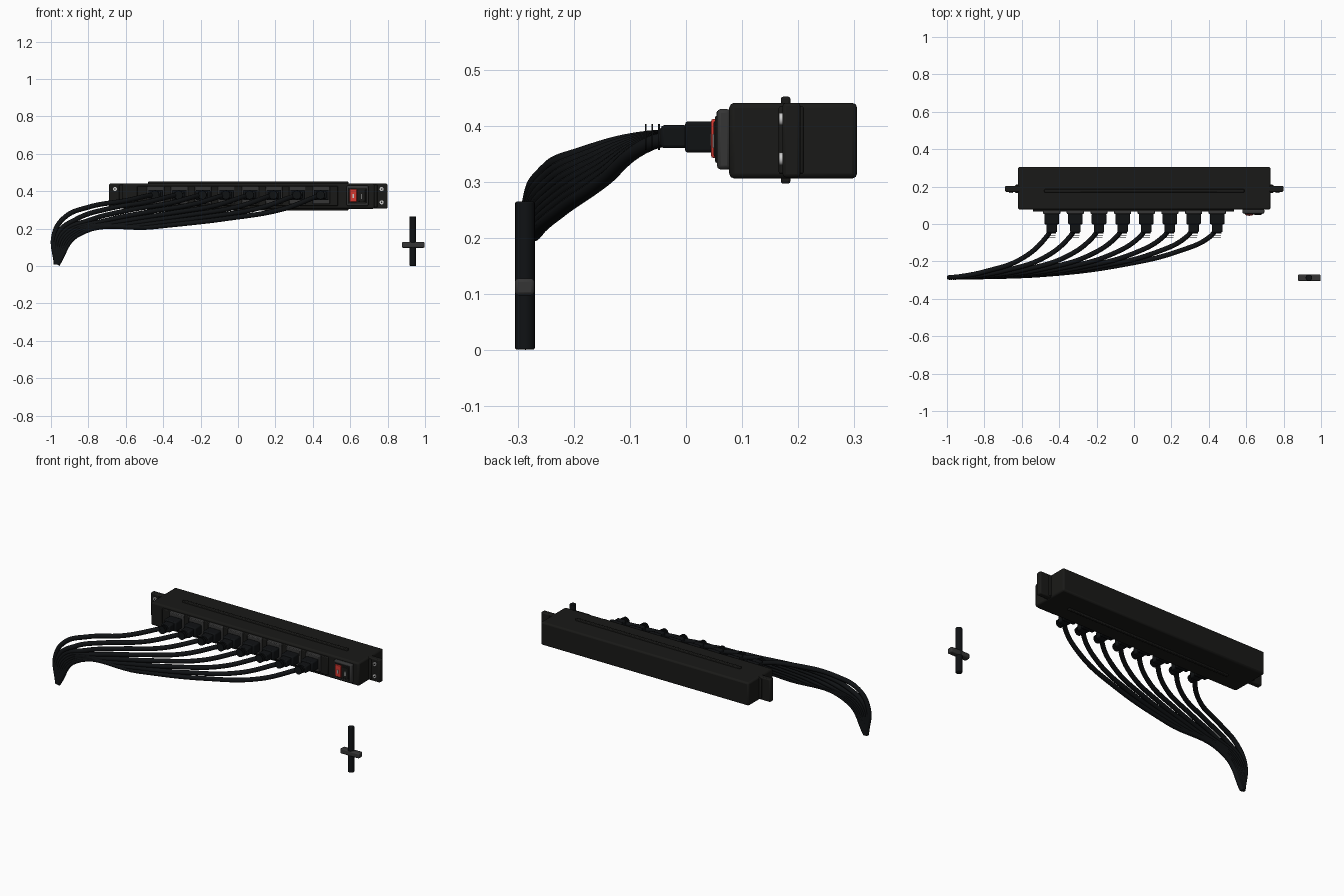
import bpy, math
from mathutils import Vector

if "Cube" in bpy.data.objects:
    bpy.data.objects.remove(bpy.data.objects["Cube"])


def material(name, rgb):
    m = bpy.data.materials.new(name)
    m.diffuse_color = (*rgb, 1)
    m.use_nodes = True
    m.node_tree.nodes["Principled BSDF"].inputs["Base Color"].default_value = m.diffuse_color
    return m


BLACK = material("black_shell", (0.010, 0.010, 0.009))
RUBBER = material("black_rubber", (0.005, 0.006, 0.007))
GREY = material("dark_grey", (0.035, 0.035, 0.035))
RED = material("red_rocker", (0.65, 0.04, 0.03))
METAL = material("pale_metal", (0.6, 0.6, 0.58))


def finish(ob, name, mat, bevel=0, segments=2):
    ob.name = name
    ob.data.materials.append(mat)
    if bevel:
        b = ob.modifiers.new("bevel", 'BEVEL')
        b.width, b.segments = bevel, segments
    if ob.type == 'MESH':
        bpy.ops.object.shade_smooth_by_angle()
    return ob


def box(name, x, y, z, mat, bevel=0.0):
    """Box from (min, max) ranges."""
    lo, hi = Vector((x[0], y[0], z[0])), Vector((x[1], y[1], z[1]))
    bpy.ops.mesh.primitive_cube_add(size=1, location=(lo + hi) / 2)
    ob = bpy.context.object
    ob.scale = hi - lo
    bpy.ops.object.transform_apply(location=False, rotation=False, scale=True)
    return finish(ob, name, mat, bevel)


def cylinder(name, loc, r, depth, mat, along_y=True, bevel=0.0):
    rot = (math.pi / 2, 0, 0) if along_y else (0, 0, 0)
    bpy.ops.mesh.primitive_cylinder_add(vertices=20, radius=r, depth=depth, location=loc, rotation=rot)
    return finish(bpy.context.object, name, mat, bevel)


def cable(name, points, r):
    cu = bpy.data.curves.new(name, 'CURVE')
    cu.dimensions = '3D'
    cu.bevel_depth, cu.bevel_resolution = r, 3
    cu.resolution_u, cu.use_fill_caps = 10, True
    sp = cu.splines.new('BEZIER')
    sp.bezier_points.add(len(points) - 1)
    for bp, p in zip(sp.bezier_points, points):
        bp.co = p
        bp.handle_left_type = bp.handle_right_type = 'AUTO'
    ob = bpy.data.objects.new(name, cu)
    bpy.context.collection.objects.link(ob)
    cu.materials.append(RUBBER)


# housing, front panel and the thin ribs on top and underneath
CX, CZ = 0.055, 0.373
box("housing", (-0.62, 0.73), (0.077, 0.305), (0.306, 0.441), BLACK, 0.009)
box("front_panel", (-0.54, 0.535), (0.066, 0.085), (0.322, 0.427), BLACK, 0.004)
for label, z in (("top", (0.436, 0.452)), ("bottom", (0.297, 0.31))):
    box(label + "_rib", (-0.48, 0.59), (0.169, 0.186), z, BLACK, 0.004)

# mounting ears with drilled holes and pale screw washers
for side, label in ((-1, "left"), (1, "right")):
    e = sorted((CX + side * 0.66, CX + side * 0.744))
    ear = box(label + "_ear", e, (0.172, 0.204), (0.308, 0.441), BLACK, 0.006)
    f = sorted((CX + side * 0.66, CX + side * 0.69))
    box(label + "_ear_root", f, (0.165, 0.21), (0.314, 0.435), BLACK, 0.004)
    for z in (0.341, 0.412):
        cylinder(label + "_ear_screw", (CX + side * 0.713, 0.17, z), 0.011, 0.008, METAL)
        cylinder(label + "_ear_screw_socket", (CX + side * 0.713, 0.166, z), 0.004, 0.003, BLACK)

# switch bezel, rocker and pilot window
box("switch_bezel", (0.58, 0.697), (0.055, 0.08), (0.322, 0.430), GREY, 0.007)
box("switch_recess", (0.591, 0.686), (0.052, 0.06), (0.334, 0.418), BLACK, 0.003)
box("switch_rocker", (0.597, 0.635), (0.045, 0.056), (0.343, 0.412), RED, 0.003)
box("rocker_mark", (0.612, 0.62), (0.0435, 0.047), (0.365, 0.385), METAL)
box("breaker_button", (0.643, 0.681), (0.049, 0.056), (0.345, 0.408), BLACK, 0.003)
box("breaker_mark", (0.659, 0.664), (0.047, 0.05), (0.36, 0.385), METAL)

# cable routes of the outermost plugs, blended for the ones between
near = [(-0.44, -0.02, 0.38), (-0.465, -0.065, 0.379), (-0.60, -0.185, 0.35), (-0.80, -0.255, 0.315),
        (-0.925, -0.28, 0.262), (-0.983, -0.285, 0.17), (-0.972, -0.285, 0.008)]
far = [(0.445, -0.02, 0.38), (0.41, -0.065, 0.368), (0.24, -0.145, 0.305), (-0.06, -0.218, 0.254),
       (-0.45, -0.268, 0.210), (-0.86, -0.284, 0.165), (-0.966, -0.285, 0.008)]

for i in range(8):
    t = i / 7
    x = -0.44 + 0.885 * t

    def span(h, x=x):
        return (x - h, x + h)

    # socket, plug and strain relief
    box("socket_bezel", span(0.046), (0.054, 0.075), (0.332, 0.427), GREY, 0.004)
    box("plug_body", span(0.039), (-0.002, 0.057), (0.352, 0.408), RUBBER, 0.006)
    box("plug_neck", span(0.028), (-0.045, 0.003), (0.360, 0.401), RUBBER, 0.006)
    box("plug_face", span(0.021), (-0.047, -0.04), (0.365, 0.396), GREY, 0.002)
    for k in range(3):
        cylinder("strain_ring", (x - 0.002 * k, -0.048 - 0.012 * k, 0.38), 0.023, 0.003, RUBBER)
    cable("power_cable", [Vector(a).lerp(Vector(b), t) for a, b in zip(near, far)], 0.013)

# loose cable stub with its tie
cylinder("cable_stub", (0.935, -0.287, 0.133), 0.0175, 0.264, RUBBER, along_y=False, bevel=0.003)
box("cable_tie", (0.876, 0.998), (-0.305, -0.27), (0.098, 0.128), GREY, 0.006)
